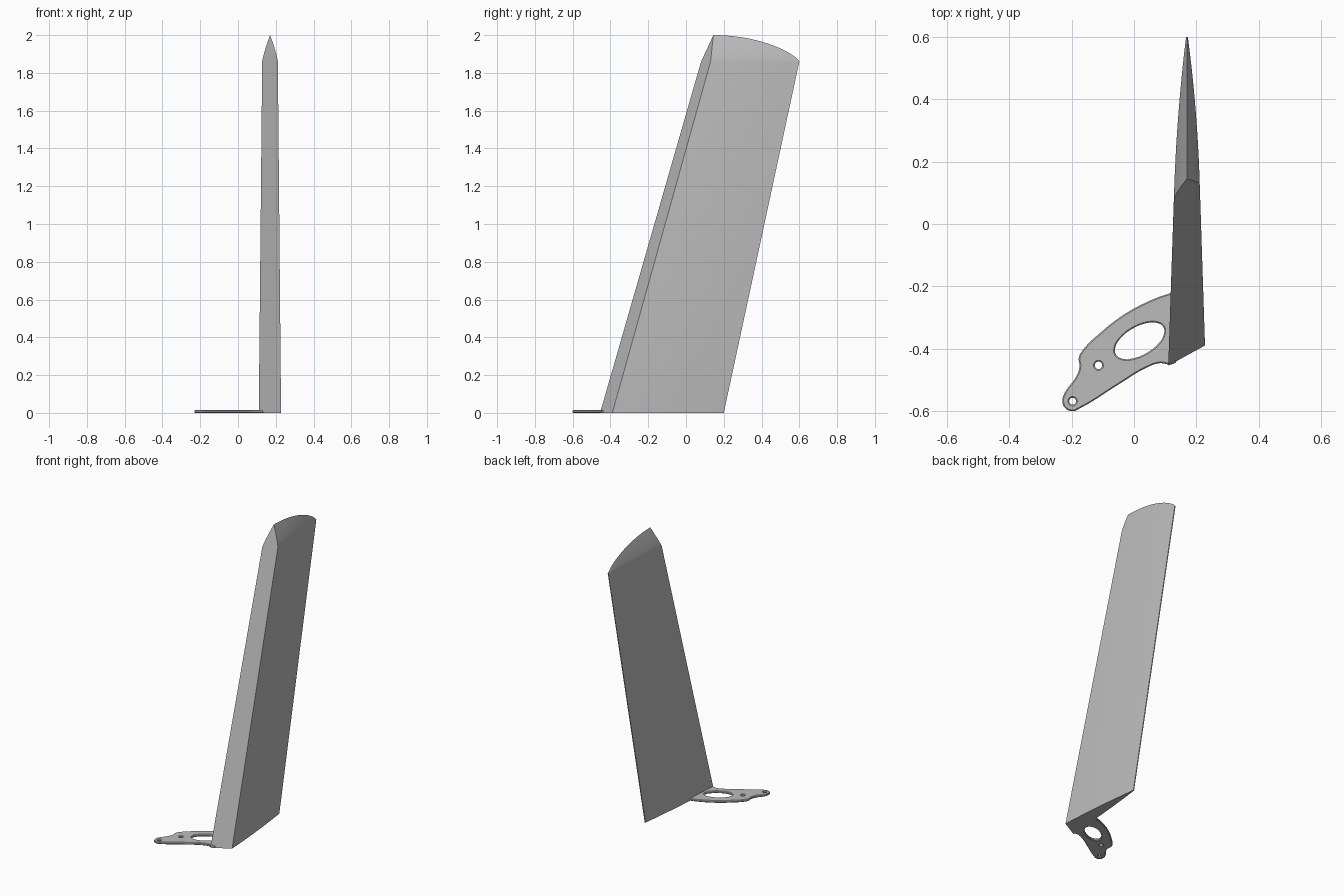
import bpy
import bmesh
import math
from mathutils import Vector

cube = bpy.data.objects.get("Cube")
if cube:
    bpy.data.objects.remove(cube, do_unlink=True)

# Single grey material
grey = bpy.data.materials.new("plain grey")
grey.use_nodes = True
colour = (0.5, 0.5, 0.5, 1)
grey.diffuse_color = colour
for node in grey.node_tree.nodes:
    if node.type == 'BSDF_PRINCIPLED':
        node.inputs["Base Color"].default_value = colour


def finish(obj):
    bpy.ops.object.select_all(action='DESELECT')
    obj.select_set(True)
    bpy.context.view_layer.objects.active = obj
    if obj.type == 'CURVE':
        bpy.ops.object.convert(target='MESH')
        obj = bpy.context.view_layer.objects.active
    obj.data.materials.clear()
    obj.data.materials.append(grey)
    bpy.ops.object.shade_smooth_by_angle(angle=math.radians(30))


# Blade: a swept wedge section with a curved ridge for its tip
STEPS = 18
CAP_STEPS = 8
MID_X = 0.17
SHOULDER = 1.86
chord = [math.sin(math.pi / 2 * i / STEPS) for i in range(STEPS + 1)]


def side_line(front, back_y, side):
    """Slightly bowed line from the front corner to the trailing edge."""
    start, end = Vector(front), Vector((MID_X + side * 0.003, back_y))
    bow = Vector((side * 0.006, 0))
    return [start.lerp(end, u) + bow * 4 * u * (1 - u) for u in chord]


def section(left, right, back_y):
    return side_line(left, back_y, -1) + side_line(right, back_y, 1)[::-1]


root = section((0.11, -0.455), (0.228, -0.39), 0.2)
shoulder = section((0.128, 0.08), (0.211, 0.13), 0.6)
rings = [[(p.x, p.y, 0) for p in root], [(p.x, p.y, SHOULDER) for p in shoulder]]
both_sides = chord + chord[::-1]
for k in range(1, CAP_STEPS + 1):
    t = k / CAP_STEPS
    ring = []
    for p, u in zip(shoulder, both_sides):
        height = 0.14 * max(0, 1 - u * u) ** 0.75
        ridge_y = 0.145 + (0.6 - 0.145) * u
        ring.append((MID_X + (p.x - MID_X) * (1 - t ** 1.25),
                     p.y + (ridge_y - p.y) * t,
                     SHOULDER + height * t))
    rings.append(ring)

bm = bmesh.new()
rows = [[bm.verts.new(co) for co in ring] for ring in rings]
count = len(root)
for low, high in zip(rows, rows[1:]):
    for i in range(count):
        j = (i + 1) % count
        bm.faces.new((low[i], low[j], high[j], high[i]))
bm.faces.new(rows[0])
bmesh.ops.remove_doubles(bm, verts=bm.verts, dist=0.0001)
bmesh.ops.recalc_face_normals(bm, faces=bm.faces)
mesh = bpy.data.meshes.new("blade")
bm.to_mesh(mesh)
bm.free()
blade = bpy.data.objects.new("blade", mesh)
bpy.context.collection.objects.link(blade)
finish(blade)

# Mounting plate: chamfered outline with an oval opening and two bolt holes
BEVEL = 0.004
curve = bpy.data.curves.new("mounting_plate", 'CURVE')
curve.dimensions = '2D'
curve.fill_mode = 'BOTH'
curve.extrude = 0.004
curve.bevel_depth = BEVEL
curve.bevel_resolution = 0
curve.offset = -BEVEL
curve.resolution_u = 6


def add_loop(points, corners=()):
    spline = curve.splines.new('BEZIER')
    spline.bezier_points.add(len(points) - 1)
    spline.use_cyclic_u = True
    for i, (bp, (x, y)) in enumerate(zip(spline.bezier_points, points)):
        bp.co = (x, y, 0)
        kind = 'VECTOR' if i in corners else 'AUTO'
        bp.handle_left_type = bp.handle_right_type = kind


def add_oval(cx, cy, a, b, turn=0.0):
    c, s = math.cos(turn), math.sin(turn)
    angles = [math.tau * i / 12 for i in range(12)]
    add_loop([(cx + a * math.cos(w) * c - b * math.sin(w) * s,
               cy + a * math.cos(w) * s + b * math.sin(w) * c) for w in angles])


outline = [(0.135, -0.445), (0.118, -0.451), (0.082, -0.447), (0.037, -0.463),
           (-0.046, -0.513), (-0.172, -0.591), (-0.197, -0.601), (-0.222, -0.59),
           (-0.23, -0.567), (-0.222, -0.541), (-0.187, -0.492), (-0.175, -0.46),
           (-0.177, -0.428), (-0.159, -0.398), (-0.11, -0.351), (-0.046, -0.3),
           (0.034, -0.254), (0.117, -0.222), (0.135, -0.218)]
add_loop(outline, corners=(0, len(outline) - 1))
add_oval(0.018, -0.375, 0.088, 0.045, math.radians(30))
add_oval(-0.197, -0.569, 0.011, 0.011)
add_oval(-0.114, -0.454, 0.012, 0.012)

plate = bpy.data.objects.new("mounting_plate", curve)
plate.location.z = curve.extrude + BEVEL
bpy.context.collection.objects.link(plate)
finish(plate)
